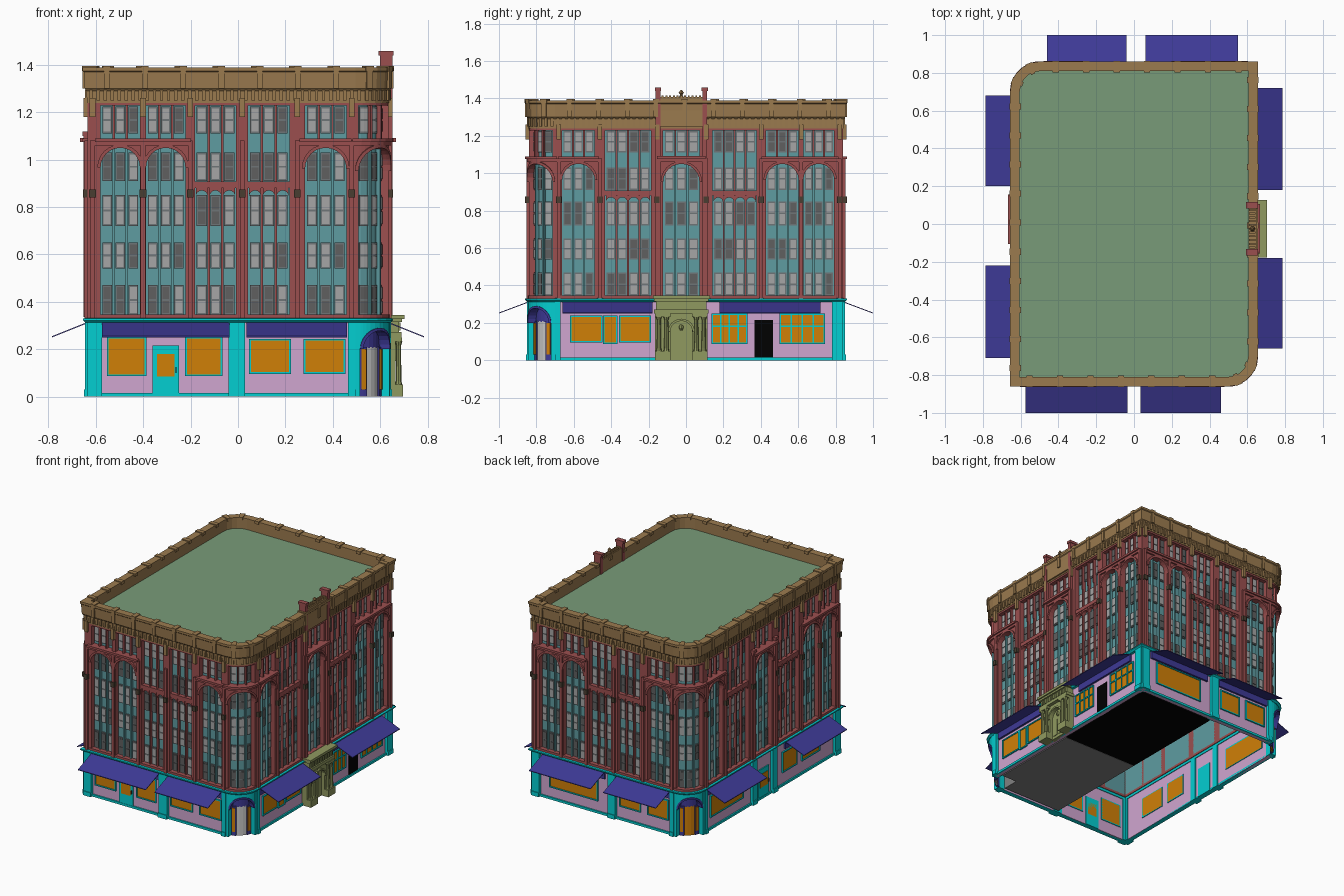
import bpy, bmesh, math

if "Cube" in bpy.data.objects:
    bpy.data.objects.remove(bpy.data.objects["Cube"])

HX, HY, R = 0.635, 0.84, 0.14          # wall face half sizes, rounded corner radius
COL = dict(masonry='9A5050', cornice='9A7A50', spandrel='5F9BA0', frame='6E7476', pane='A5A5A5',
           dark_pane='606060', trim='0CCDD0', shopwall='CFA5CF', shopglass='CF7F10', awning='403C95',
           portal='8F9860', roof='789A78', black='050505', room='808080', door='BDBDBD', bracket='4A4034')


def rot(f):
    return lambda u, d, z: (-f(u, d, z)[0], -f(u, d, z)[1], z)


def corner(u, d, z):
    a = -math.pi / 4 + u / R
    return (HX - R + (R + d) * math.cos(a), -(HY - R) + (R + d) * math.sin(a), z)


# facade coordinates: u along the wall, d outward, z up
MAP = {'front': lambda u, d, z: (u, -HY - d, z), 'right': lambda u, d, z: (HX + d, u, z),
       'front_corner': corner, 'building': lambda x, y, z: (x, y, z)}
MAP.update(back=rot(MAP['front']), left=rot(MAP['right']), back_corner=rot(corner))
parts = {}


def loft(m, mat, rings, wrap=False, part=None):
    bm = parts.setdefault((m, part or mat, mat), bmesh.new()) if (m, part or mat, mat) not in parts \
        else parts[(m, part or mat, mat)]
    vs = [[bm.verts.new(MAP[m](*p)) for p in r] for r in rings]
    for a, b in zip(vs, vs[1:] + ([vs[0]] if wrap else [])):
        for i in range(len(a)):
            j = (i + 1) % len(a)
            bm.faces.new((a[i], a[j], b[j], b[i]))
    if not wrap:
        bm.faces.new(vs[0][::-1])
        bm.faces.new(vs[-1])


def box(m, mat, u0, u1, d0, d1, z0, z1, drop=0, part=None):
    n = math.ceil((u1 - u0) / 0.035) if 'corner' in m else 1
    us = [u0 + (u1 - u0) * i / n for i in range(n + 1)]
    loft(m, mat, [[(u, d0, z0), (u, d1, z0 - drop), (u, d1, z1 - drop), (u, d0, z1)] for u in us], part=part)


def arch(m, mat, uc, r, zs, zt, d0, d1, n=12):
    """wall piece between an arched opening and a level top"""
    pts = [(uc - r * math.cos(math.pi * i / n), zs + r * math.sin(math.pi * i / n)) for i in range(n + 1)]
    loft(m, mat, [[(u, d0, z), (u, d1, z), (u, d1, zt), (u, d0, zt)] for u, z in pts])


def hoop(m, mat, uc, r, t, zs, d0, d1, n=12):
    rings = []
    for i in range(n + 1):
        c, s = math.cos(math.pi * i / n), math.sin(math.pi * i / n)
        rings.append([(uc - q * c, d, zs + q * s) for q, d in ((r, d0), (r, d1), (r + t, d1), (r + t, d0))])
    loft(m, mat, rings)


def lathe(m, mat, u, d, prof, n=8):
    loft(m, mat, [[(u + r * math.cos(k * math.tau / n), d + r * math.sin(k * math.tau / n), z)
                   for k in range(n)] for r, z in prof])


def outline(o):
    pts = [(-HX - o, -HY - o)]
    pts += [corner(R * math.radians(a), o, 0)[:2] for a in range(-45, 46, 18)]
    return pts + [(-x, -y) for x, y in pts]


def sweep(mat, prof, part):
    loops = [[(x, y, z) for x, y in outline(o)] for o, z in prof]
    loft('building', mat, [list(r) for r in zip(*loops)], True, part)


# ---- upper windows and bays
def window(m, c, w, z0, z1, dark):
    box(m, 'frame', c - w, c + w, -0.04, -0.027, z0, z1)
    zm, p = (z0 + z1) / 2, 'dark_pane' if dark else 'pane'
    for a, b in ((z0 + .008, zm - .004), (zm + .004, z1 - .008)):
        box(m, p, c - w + .006, c + w - .006, -0.035, -0.023, a, b)


def bay(m, uc, hw, kind, cols):
    r, arched = hw - 0.013, kind == 'a'
    box(m, 'spandrel', uc - hw, uc + hw, -0.045, -0.035, 0.33, 1.25)
    step = 2 * r / cols
    rows = [(.345, .47), (.54, .65), (.72, .85), (.91, 1.03), (1.11, 1.225)]
    for i in range(cols):
        c = uc - r + step * (i + .5)
        for k, (a, b) in enumerate(rows):
            window(m, c, step * .37, a, b, (k * 2 + int(uc * 50) + i // 2) % 3 == 0)
        if i:
            e = c - step / 2
            box(m, 'spandrel' if arched else 'masonry', e - .005, e + .005, -.035, -.015, .33, 1.05)
            box(m, 'masonry', e - .005, e + .005, -.035, -.01, 1.05, 1.24)
        if not arched:
            arch(m, 'masonry', c, step / 2 - .004, .845, .905, -.035, -.008, 8)
    for s in (-1, 1):
        a, b = sorted((uc + s * r, uc + s * hw))
        box(m, 'masonry', a, b, -.045, 0, .33, 1.25)
    box(m, 'masonry', uc - hw, uc + hw, -.045, .005, .33, .347)
    box(m, 'masonry', uc - hw, uc + hw, -.045, 0, 1.228, 1.25)
    if arched:
        arch(m, 'masonry', uc, r, 1.05 - r, 1.085, -.04, 0)
        hoop(m, 'masonry', uc, r, .014, 1.05 - r, -.005, .012)
        box(m, 'masonry', uc - hw - .01, uc + hw + .01, -.04, .022, 1.075, 1.09, part='storey_ledge')
        box(m, 'masonry', uc - hw - .01, uc + hw + .01, -.04, .012, 1.06, 1.075, part='storey_ledge')
    else:
        box(m, 'masonry', uc - r, uc + r, -.035, -.004, .88, .907)


BAYS = {'front': [(-.497, .096, 'a', 3), (-.305, .096, 'a', 3), (-.095, .1, 'f', 3), (.13, .1, 'f', 3),
                  (.37, .1, 'a', 3)],
        'right': [(-.575, .1, 'a', 3), (-.31, .135, 'f', 4), (-.025, .11, 'a', 3), (.26, .13, 'f', 4),
                  (.515, .1, 'a', 3), (.71, .095, 'a', 3)],
        'front_corner': [(0, .11, 'a', 3)]}
ENDS = {'front': (-HX, HX - R), 'right': (-HY + R, HY), 'front_corner': (-.11, .11)}
for m, tw in (('front', 'back'), ('right', 'left'), ('front_corner', 'back_corner')):
    for f in (m, tw):
        e = ENDS[m][0]
        for uc, hw, kind, cols in BAYS[m] + [(ENDS[m][1], 0, '', 0)]:
            # masonry piers fill the gaps between bays, with ribs and brackets
            if uc - hw - e > .001:
                box(f, 'masonry', e, uc - hw, -.045, 0, .33, 1.25)
            if 'corner' not in f:
                c = min(max((e + uc - hw) / 2, ENDS[m][0] + .02), ENDS[m][1] - .015)
                box(f, 'masonry', c - .01, c + .01, -.01, .012, .33, 1.08, part='pier_ribs')
                box(f, 'bracket', c - .014, c + .014, -.01, .02, .84, .875)
                box(f, 'cornice', c - .012, c + .012, -.01, .018, 1.18, 1.26)
            e = uc + hw
            if hw:
                bay(f, uc, hw, kind, cols)
        # corbels under the parapet and blocks along it
        a, b = ENDS[m]
        n = round((b - a) / .03)
        for i in range(n):
            u = a + (b - a) * (i + .5) / n
            box(f, 'cornice', u - .007, u + .007, -.01, .011, 1.25, 1.295, part='corbels')
        n = max(2, round((b - a) / .16))
        for i in range(n):
            u = a + (b - a) * (i + .5) / n
            box(f, 'cornice', u - .016, u + .016, -.038, .024, 1.375, 1.396, part='parapet_blocks')
            box(f, 'cornice', u - .012, u + .012, 0, .022, 1.3, 1.38, part='parapet_blocks')

# ---- parapet, roof, shopfront ledge
sweep('cornice', [(-.04, 1.24), (.003, 1.24), (.004, 1.29), (.012, 1.3), (.016, 1.37), (.021, 1.375),
                  (.021, 1.39), (-.03, 1.39), (-.03, 1.3)], 'parapet')
sweep('trim', [(-.04, .312), (.008, .312), (.02, .322), (.02, .33), (-.04, .335)], 'shopfront_ledge')
loft('building', 'roof', [[(x, y, z) for x, y in outline(-.028)] for z in (1.305, 1.312)])

# ---- ground floor walls, windows, awnings
SHOP = {  # windows (u0,u1,z0,z1,muntins), pillars (u0,u1), awnings (u0,u1)
    'front': ([(-.55, -.39, .09, .25, 0), (-.22, -.07, .09, .25, 0), (.05, .22, .1, .24, 0), (.28, .45, .1, .24, 0)],
              [(-HX, -.575), (-.04, .03), (.465, .495)], [(-.575, -.035), (.035, .46)]),
    'right': ([(-.615, -.45, .1, .235, 0), (-.44, -.37, .09, .235, 0), (-.355, -.19, .1, .235, 0),
               (.14, .325, .09, .245, 1), (.505, .74, .09, .245, 1)],
              [(-.7, -.67), (.78, HY)], [(-.66, -.18), (.18, .72)]),
    'back': ([(-.5, -.12, .09, .25, 0), (.06, .22, .1, .24, 0), (.28, .44, .1, .24, 0)],
             [(-HX, -.575), (-.03, .03), (.465, .495)], [(-.55, -.06), (.04, .46)]),
    'left': ([(-.62, -.25, .09, .24, 0), (.2, .36, .1, .24, 0), (.42, .62, .1, .24, 0)],
             [(-.7, -.67), (-.16, -.11), (.07, .12), (.78, HY)], [(-.68, -.2), (.22, .71)])}
for m, (wins, pillars, awnings) in SHOP.items():
    a, b = ENDS['front' if m in ('front', 'back') else 'right']
    box(m, 'shopwall', a, b, -.035, -.01, 0, .32)
    box(m, 'trim', a, b, -.035, .0, 0, .016, part='plinth')
    for u0, u1, z0, z1, mun in wins:
        box(m, 'shopglass', u0, u1, -.04, -.006, z0, z1)
        cols = 4 if mun else 1
        for i in range(cols + 1):
            u = u0 + (u1 - u0) * i / cols
            box(m, 'trim', u - .004, u + .004, -.04, 0, z0, z1, part='shop_window_frames')
        for z in [z0, z1] + [z0 + (z1 - z0) * .6] * mun:
            box(m, 'trim', u0 - .004, u1 + .004, -.04, 0, z - .004, z + .004, part='shop_window_frames')
    for u0, u1 in pillars:
        box(m, 'trim', u0, u1, -.04, .01, 0, .32, part='shop_pillars')
        box(m, 'trim', u0, u1, -.04, .016, 0, .03, part='shop_pillars')
    for u0, u1 in awnings:
        box(m, 'awning', u0, u1, 0, .16 if m in ('front', 'back') else .15, .31, .315, drop=.06)
        box(m, 'awning', u0, u1, -.012, .004, .262, .314)

# side street doors
for m, u0, u1 in (('front', -.36, -.25), ('left', -.08, .04)):
    box(m, 'trim', u0, u1, -.04, -.002, 0, .215, part='shop_door')
    box(m, 'shopglass', u0 + .018, u1 - .018, -.04, .001, .085, .18, part='door_glass')
    box(m, 'bracket', u1 - .014, u1 - .009, -.002, .008, .1, .125, part='door_handle')
box('right', 'black', .365, .465, -.04, -.006, 0, .215, part='open_doorway')

# rounded corner entrances
for m in ('front_corner', 'back_corner'):
    for s in (-1, 1):
        a, b = sorted((s * .09, s * .11))
        box(m, 'trim', a, b, -.04, .006, 0, .32, part='entrance_jambs')
        a, b = sorted((s * .045, s * .086))
        box(m, 'awning', a, b, -.045, -.028, 0, .21, part='entrance_frame')
        a, b = sorted((s * .053, s * .078))
        box(m, 'shopglass', a, b, -.04, -.022, .03, .2, part='entrance_sidelight')
    arch(m, 'trim', 0, .09, .2, .32, -.04, .004)
    hoop(m, 'awning', 0, .078, .012, .2, -.04, .01)
    box(m, 'awning', -.088, .088, -.05, -.035, .205, .3, part='entrance_fanlight')
    box(m, 'door' if m[0] == 'f' else 'shopglass', -.045, .045, -.05, -.035, 0, .21, part='entrance_door')

# ---- stone portal on the right side
m, c = 'right', -.025
box(m, 'portal', c - .07, c + .07, -.02, .008, 0, .25, part='portal_door')
for s in (-1, 1):
    a, b = sorted((c + s * .058, c + s * .14))
    box(m, 'portal', a, b, -.01, .03, 0, .25)
    box(m, 'portal', a, b, .02, .062, 0, .05)
    box(m, 'portal', a, b, .02, .058, .232, .25)
    for q in (.08, .12):
        lathe(m, 'portal', c + s * q, .043, [(.015, .05), (.012, .065), (.01, .215), (.016, .232)])
    a, b = sorted((c + s * .008, c + s * .048))
    box(m, 'portal', a, b, 0, .013, .02, .14, part='portal_door')
arch(m, 'portal', c, .06, .15, .25, -.01, .03)
hoop(m, 'portal', c, .06, .012, .15, .02, .04)
lathe(m, 'portal', c, .012, [(.006, .16), (.012, .172), (.012, .18), (.006, .192)])
for w, d, a, b in ((.145, .055, .25, .272), (.135, .045, .272, .315), (.145, .058, .315, .328), (.152, .068, .328, .345)):
    box(m, 'portal', c - w, c + w, -.01, d, a, b)
for i in range(9):
    u = c - .112 + i * .028
    box(m, 'portal', u - .006, u + .006, .04, .051, .28, .312)

# ---- central bay pylons, crest and finial
for m, top in (('right', 1.44), ('left', 1.1)):
    for u in (c - .125, c + .125):
        box(m, 'masonry', u - .013, u + .013, -.035, .018, .335, top, part='central_pylons')
        box(m, 'masonry', u - .017, u + .017, -.042, .022, top, top + .018, part='central_pylons')
    box(m, 'masonry', c - .13, c + .13, -.02, .032, 1.075, 1.092, part='storey_ledge')
box('right', 'cornice', c - .112, c + .112, -.03, .014, 1.25, 1.408, part='crest')
for i in range(11):
    u = c - .1 + i * .02
    box('right', 'cornice', u - .005, u + .005, -.025, .008, 1.408, 1.416, part='crest')
lathe('right', 'cornice', c, -.008, [(.012, 1.408), (.006, 1.42), (.014, 1.43), (.004, 1.445)])

# ---- inner rooms behind the open doors
box('building', 'black', 0, .59, 0, .79, .002, .3, part='dark_room')
box('building', 'room', 0, .47, -.79, -.002, .002, .3, part='shop_room')
box('building', 'room', .47, .59, -.67, -.002, .002, .3, part='shop_room')

# ---- turn the collected meshes into objects
mats = {}
for k, h in COL.items():
    mats[k] = bpy.data.materials.new(k)
    mats[k].diffuse_color = [(int(h[i:i + 2], 16) / 255) ** 2.2 for i in (0, 2, 4)] + [1]
for (m, part, mat), bm in parts.items():
    bmesh.ops.recalc_face_normals(bm, faces=bm.faces)
    me = bpy.data.meshes.new(f'{m}_{part}')
    bm.to_mesh(me)
    bm.free()
    me.materials.append(mats[mat])
    bpy.context.collection.objects.link(bpy.data.objects.new(f'{m}_{part}', me))

for m in bpy.data.materials:
    if m.users and not m.is_grease_pencil:
        m.use_nodes = True
        m.node_tree.nodes["Principled BSDF"].inputs["Base Color"].default_value = m.diffuse_color
